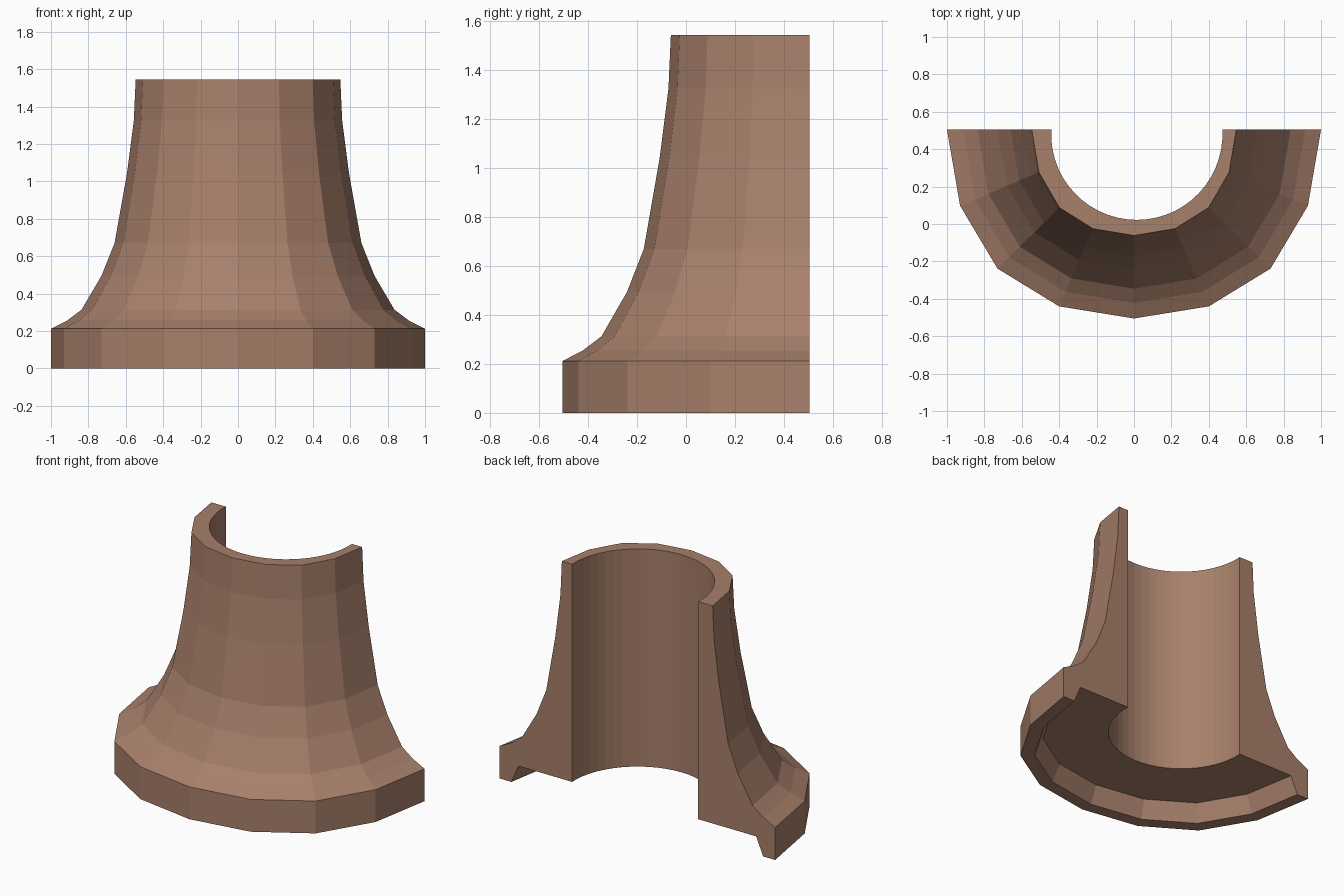
import bpy, bmesh, math

if "Cube" in bpy.data.objects:
    bpy.data.objects.remove(bpy.data.objects["Cube"])

BACK = 0.505  # flat cut plane at the back

# Half-outline directions (x factor, depth factor), right to left
quarter = [(1, 0), (0.93, 0.403), (0.73, 0.736), (0.4, 0.936)]
outline = quarter + [(0, 1)] + [(-x, d) for x, d in reversed(quarter)]

# Profile (radius, height): underside groove, rim, flared body, top
profile = [(0.862, 0.118), (0.913, 0), (1.0, 0), (1.0, 0.212), (0.915, 0.255),
           (0.837, 0.313), (0.73, 0.495), (0.66, 0.67), (0.594, 1.04),
           (0.557, 1.325), (0.547, 1.545)]

bm = bmesh.new()


def outer_ring(r, z):
    depth = 0.978 * r + 0.032
    return [bm.verts.new((r * x, BACK - depth * d, z)) for x, d in outline]


def bore_ring(z, n=28, cx=0.015, cy=0.48, r=0.458):
    a0 = math.asin((BACK - cy) / r)
    ring = []
    for i in range(n + 1):
        a = a0 - (math.pi + 2 * a0) * i / n
        ring.append(bm.verts.new((cx + r * math.cos(a), cy + r * math.sin(a), z)))
    return ring


def bridge(a, b):
    for i in range(len(a) - 1):
        bm.faces.new((a[i], a[i + 1], b[i + 1], b[i]))


# Outer flared skin and underside rim
rings = [outer_ring(r, z) for r, z in profile]
for a, b in zip(rings, rings[1:]):
    bridge(a, b)

# Round bore
low, high = bore_ring(0.118), bore_ring(1.545)
bridge(low, high)

# Top and underside faces
bm.faces.new(rings[-1] + high[::-1])
bm.faces.new(rings[0] + low[::-1])

# Flat cut faces at the back
for end in (0, -1):
    bm.faces.new([ring[end] for ring in rings] + [high[end], low[end]])

bmesh.ops.recalc_face_normals(bm, faces=bm.faces[:])
mesh = bpy.data.meshes.new("half_flared_collar")
bm.to_mesh(mesh)
bm.free()

brown = bpy.data.materials.new("clay brown")
brown.diffuse_color = (0.39, 0.215, 0.147, 1)
brown.use_nodes = True
brown.node_tree.nodes["Principled BSDF"].inputs["Base Color"].default_value = brown.diffuse_color
mesh.materials.append(brown)
obj = bpy.data.objects.new("half_flared_collar", mesh)
bpy.context.collection.objects.link(obj)
